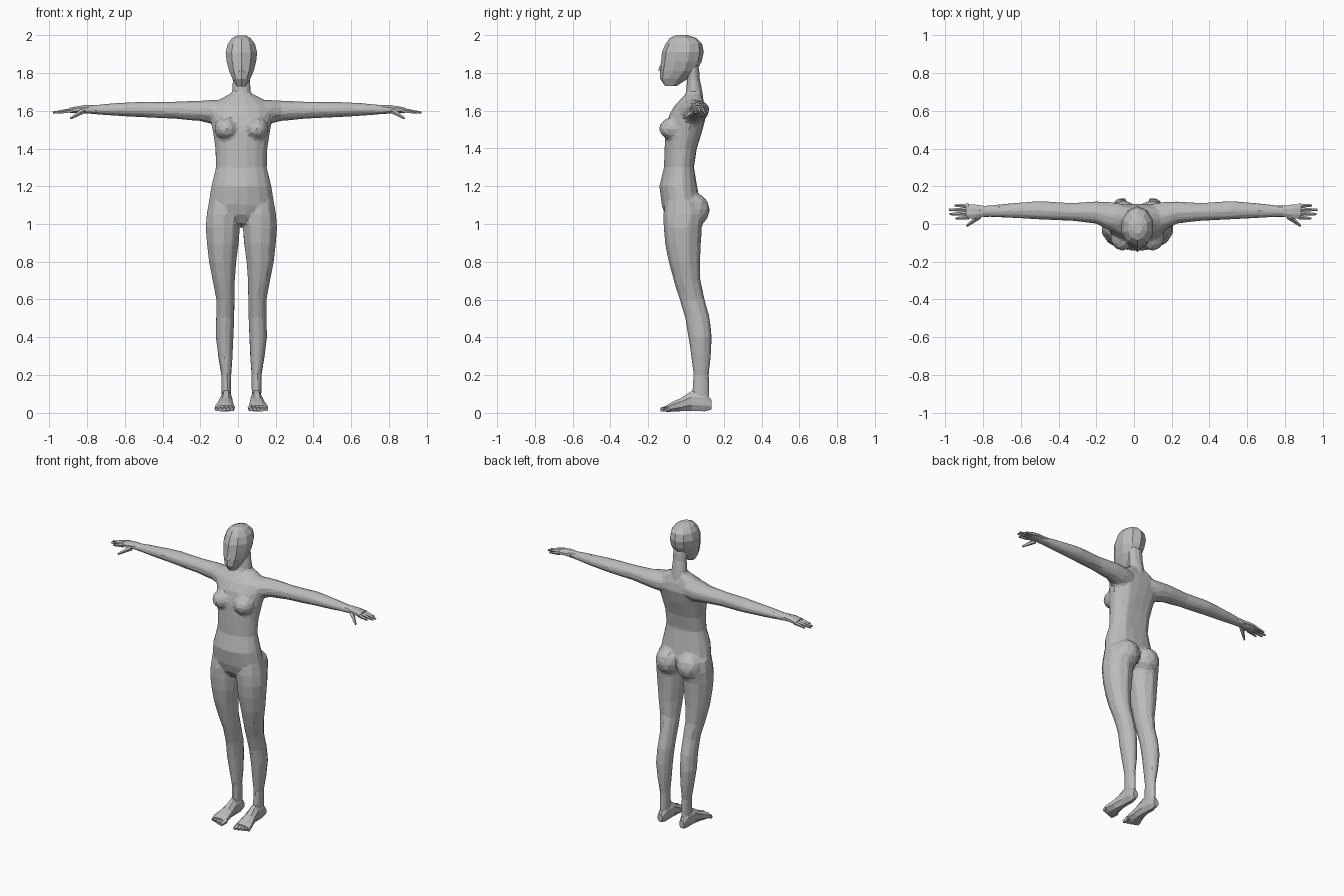
import bpy, bmesh, math
from mathutils import Vector, Matrix

CENTRE_X = 0.018

if "Cube" in bpy.data.objects:
    bpy.data.objects.remove(bpy.data.objects["Cube"])

grey = bpy.data.materials.new("neutral grey")
grey.use_nodes = True
colour = (0.5, 0.5, 0.5, 1)
grey.diffuse_color = colour
grey.node_tree.nodes["Principled BSDF"].inputs["Base Color"].default_value = colour


def loft(bm, rings, axis="z", side=1, sides=10, furrow=0.0):
    """Closed tube through oval rings (position, u min, u max, v min, v max)."""
    loops = []
    for t, u0, u1, v0, v1 in rings:
        loop = []
        for i in range(sides):
            a = math.tau * (i + 0.5) / sides
            u = (u0 + u1) / 2 + (u1 - u0) / 2 * math.cos(a)
            v = (v0 + v1) / 2 + (v1 - v0) / 2 * math.sin(a)
            if math.sin(a) > 0:
                v -= furrow * max(0, 1 - abs(u) / 0.05)
            x, y, z = {"z": (u, v, t), "x": (t, u, v), "y": (u, t, v)}[axis]
            loop.append(bm.verts.new((x * side, y, z)))
        loops.append(loop)
    faces = [bm.faces.new(loops[0]), bm.faces.new(loops[-1])]
    for low, high in zip(loops, loops[1:]):
        for i in range(sides):
            j = (i + 1) % sides
            faces.append(bm.faces.new((low[i], low[j], high[j], high[i])))
    bmesh.ops.recalc_face_normals(bm, faces=faces)


def ball(bm, centre, radii):
    m = Matrix.Translation(centre) @ Matrix.Diagonal((*radii, 1))
    bmesh.ops.create_icosphere(bm, subdivisions=2, radius=1, matrix=m)


def digit(bm, base, tip, r0, r1):
    """Tapered finger or toe between two points."""
    a, b = Vector(base), Vector(tip)
    d = b - a
    m = Matrix.Translation((a + b) / 2) @ d.to_track_quat("Z", "Y").to_matrix().to_4x4()
    bmesh.ops.create_cone(bm, cap_ends=True, segments=5, radius1=r0, radius2=r1,
                          depth=d.length, matrix=m)


def finish(bm, name):
    mesh = bpy.data.meshes.new(name)
    bm.to_mesh(mesh)
    bm.free()
    mesh.materials.append(grey)
    ob = bpy.data.objects.new(name, mesh)
    ob.location.x = CENTRE_X
    bpy.context.collection.objects.link(ob)
    return ob


# Body: torso, neck, legs and arms fused into one faceted skin
body = bmesh.new()
loft(body, [(1.0, -.04, .04, -.08, .03), (1.05, -.13, .13, -.115, .07),
            (1.1, -.178, .178, -.13, .085), (1.2, -.162, .162, -.143, .07),
            (1.3, -.137, .137, -.118, .055), (1.4, -.14, .14, -.115, .07),
            (1.5, -.155, .155, -.11, .1), (1.58, -.17, .17, -.09, .118),
            (1.63, -.16, .16, -.06, .11), (1.665, -.11, .11, -.025, .1),
            (1.69, -.06, .06, 0, .09)], sides=16, furrow=.025)
loft(body, [(1.6, -.06, .06, -.02, .1), (1.7, -.052, .052, .0, .088),
            (1.77, -.048, .048, .005, .073), (1.84, -.05, .05, 0, .068)])

ARM_REACH = {1: .955, -1: 1.0}
for side in (1, -1):
    loft(body, [(1.12, .02, .175, -.11, .08), (1.05, .002, .188, -.122, .1),
                (.98, .004, .194, -.12, .085), (.9, .01, .187, -.112, .08),
                (.8, .024, .175, -.093, .077), (.7, .032, .155, -.066, .078),
                (.6, .034, .135, -.035, .1), (.5, .036, .136, -.005, .128),
                (.4, .04, .138, .012, .138), (.3, .045, .125, .026, .133),
                (.2, .053, .108, .038, .122), (.1, .053, .106, .03, .126),
                (.04, .055, .106, .02, .126)], side=side)
    ball(body, (side * .08, -.068, 1.505), (.065, .076, .062))
    ball(body, (side * .078, .045, 1.075), (.085, .082, .09))
    k = ARM_REACH[side]
    loft(body, [(x * k, *b) for x, *b in
                [(.08, -.03, .11, 1.53, 1.66), (.15, -.035, .12, 1.53, 1.66),
                 (.22, .0, .122, 1.545, 1.655), (.35, .015, .113, 1.557, 1.65),
                 (.52, .022, .124, 1.565, 1.65), (.65, .03, .113, 1.572, 1.643),
                 (.78, .036, .1, 1.582, 1.632), (.84, .035, .1, 1.585, 1.632)]],
         axis="x", side=side)
body_ob = finish(body, "body")
remesh = body_ob.modifiers.new("fuse", "REMESH")
remesh.mode = "VOXEL"
remesh.voxel_size = .01
blend = body_ob.modifiers.new("blend", "SMOOTH")
blend.iterations = 4
facet = body_ob.modifiers.new("facet", "DECIMATE")
facet.ratio = .06

# Head with a flat face, small chin and low nose
head = bmesh.new()
loft(head, [(1.73, -.025, .025, -.11, -.05), (1.77, -.05, .05, -.138, .01),
            (1.81, -.068, .068, -.138, .055), (1.86, -.082, .082, -.132, .083),
            (1.91, -.088, .088, -.127, .094), (1.955, -.076, .076, -.108, .085),
            (1.985, -.053, .053, -.085, .055), (2.0, -.025, .025, -.05, .005)])
digit(head, (0, -.122, 1.87), (0, -.132, 1.81), .004, .016)
finish(head, "head")

for side, label in ((1, "left"), (-1, "right")):
    k = ARM_REACH[side]

    # Hand: flat palm, four fingers and a lowered thumb
    hand = bmesh.new()
    loft(hand, [(x * k, *b) for x, *b in
                [(.81, .037, .098, 1.586, 1.632), (.86, .025, .106, 1.588, 1.628),
                 (.91, .025, .108, 1.588, 1.618)]], axis="x", side=side, sides=8)
    for i, length in enumerate((.965, .995, 1.0, .97)):
        y = .036 + .02 * i
        digit(hand, (side * .895 * k, y, 1.603),
              (side * length * k, y * 1.15 - .012, 1.59), .013, .006)
    digit(hand, (side * .84 * k, .04, 1.6), (side * .905 * k, -.01, 1.56), .016, .006)
    finish(hand, label + "_hand")

    # Foot: heel to ball, then five toes
    foot = bmesh.new()
    loft(foot, [(.135, .062, .1, .015, .07), (.1, .052, .108, .004, .12),
                (.03, .048, .112, .006, .12), (-.03, .042, .126, .006, .08),
                (-.08, .036, .142, .004, .056), (-.105, .04, .14, .003, .04)],
         axis="y", side=side, sides=8)
    for i in range(5):
        x = .051 + .02 * i
        digit(foot, (side * x, -.085, .024), (side * x, -.135 + .007 * i, .016),
              .019 - .002 * i, .011)
    finish(foot, label + "_foot")
